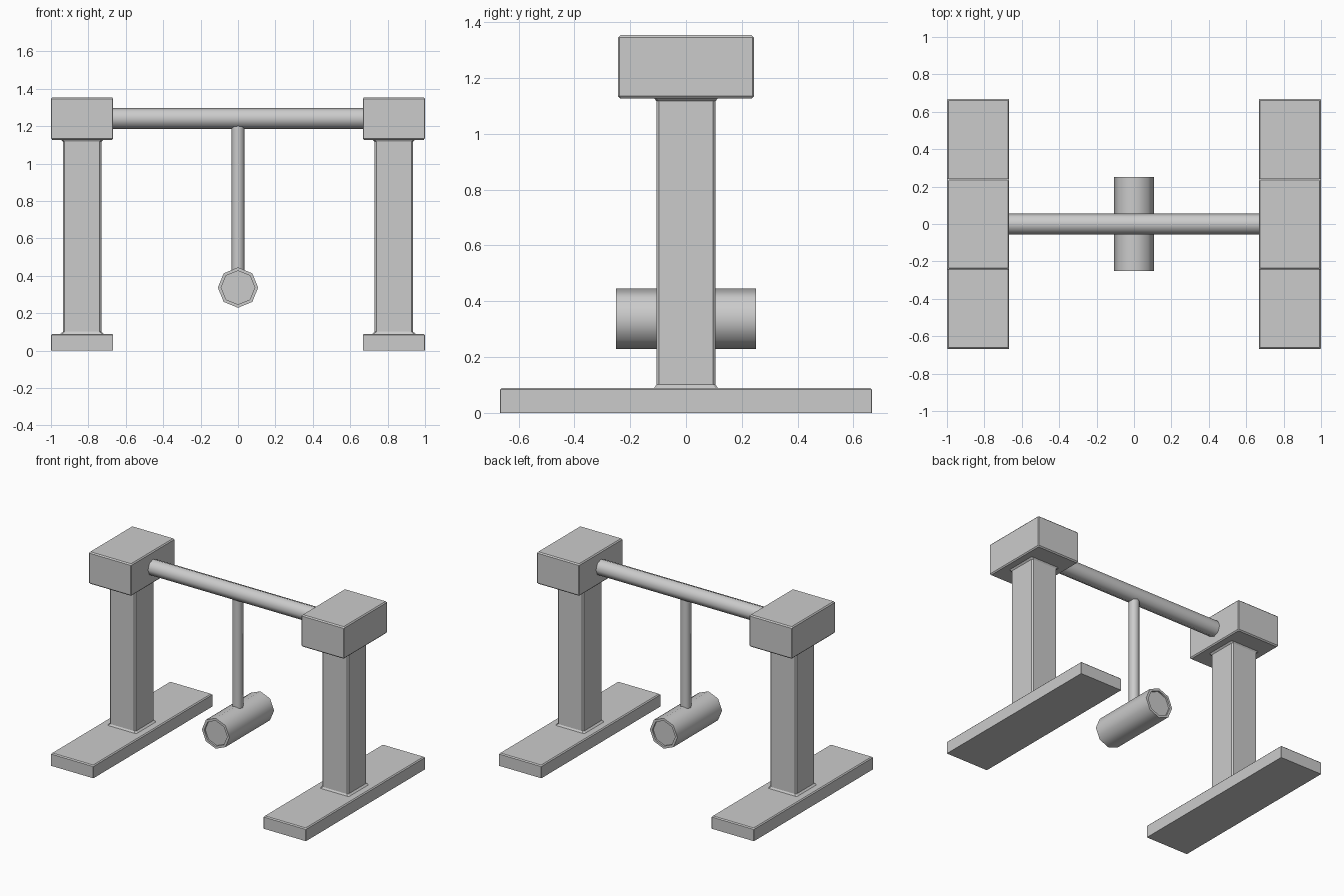
import bpy, bmesh
from math import pi, cos, sin
from mathutils import Matrix

if "Cube" in bpy.data.objects:
    bpy.data.objects.remove(bpy.data.objects["Cube"])

SX = 0.8335  # side distance of the stands


def finish(name, bm, smooth=False):
    bmesh.ops.recalc_face_normals(bm, faces=bm.faces)
    mesh = bpy.data.meshes.new(name)
    bm.to_mesh(mesh)
    bm.free()
    ob = bpy.data.objects.new(name, mesh)
    bpy.context.collection.objects.link(ob)
    if smooth:
        bpy.context.view_layer.objects.active = ob
        ob.select_set(True)
        bpy.ops.object.shade_smooth_by_angle(angle=pi / 3)
        ob.select_set(False)
    return ob


def loft(name, rings, c=0.006):
    """Chamfered-corner rectangles (half x, half y, z) skinned upward, mirrored in x."""
    bm = bmesh.new()
    loops = []
    for hx, hy, z in rings:
        pts = [(hx, hy - c), (hx - c, hy), (c - hx, hy), (-hx, hy - c),
               (-hx, c - hy), (c - hx, -hy), (hx - c, -hy), (hx, c - hy)]
        loops.append([bm.verts.new((SX + x, y, z)) for x, y in pts])
    for a, b in zip(loops, loops[1:]):
        for i in range(8):
            j = (i + 1) % 8
            bm.faces.new((a[i], a[j], b[j], b[i]))
    bm.faces.new(loops[0][::-1])
    bm.faces.new(loops[-1])
    ob = finish(name, bm)
    ob.modifiers.new("mirror", 'MIRROR')
    return ob


def rod(name, radius, length, centre, rot, inset=0.0):
    """Octagonal bar; optional recessed ends."""
    bm = bmesh.new()
    bmesh.ops.create_cone(bm, cap_ends=True, segments=8, radius1=radius,
                          radius2=radius, depth=length)
    if inset:
        for cap in [f for f in bm.faces if len(f.verts) == 8]:
            n = cap.normal.copy()
            bmesh.ops.inset_region(bm, faces=[cap], thickness=inset)
            inner = bmesh.ops.extrude_discrete_faces(bm, faces=[cap])["faces"][0]
            bmesh.ops.translate(bm, verts=inner.verts, vec=-n * 0.012)
    bmesh.ops.transform(bm, matrix=Matrix.Translation(centre) @ rot, verts=bm.verts)
    return finish(name, bm, smooth=True)


# Stands: long feet, posts with small flared ends, head blocks
loft("foot", [(.1665, .667, 0), (.1665, .667, .083), (.1595, .66, .09)], 0.002)
loft("post", [(.117, .115, .088), (.103, .106, .101),
              (.103, .106, 1.117), (.117, .115, 1.13)], 0.009)
loft("head_block", [(.1595, .235, 1.127), (.1665, .243, 1.135),
                    (.1665, .243, 1.346), (.1595, .235, 1.354)], 0.004)

# Crossbar between the heads, hanging arm and striking drum
rod("crossbar", .056, 1.37, (0, 0, 1.242), Matrix.Rotation(pi / 2, 4, 'Y'))
rod("hanging_arm", .035, .80, (0, 0, .81), Matrix.Identity(4))
rod("drum", .108, .50, (0, 0, .337), Matrix.Rotation(pi / 2, 4, 'X'), inset=.018)
